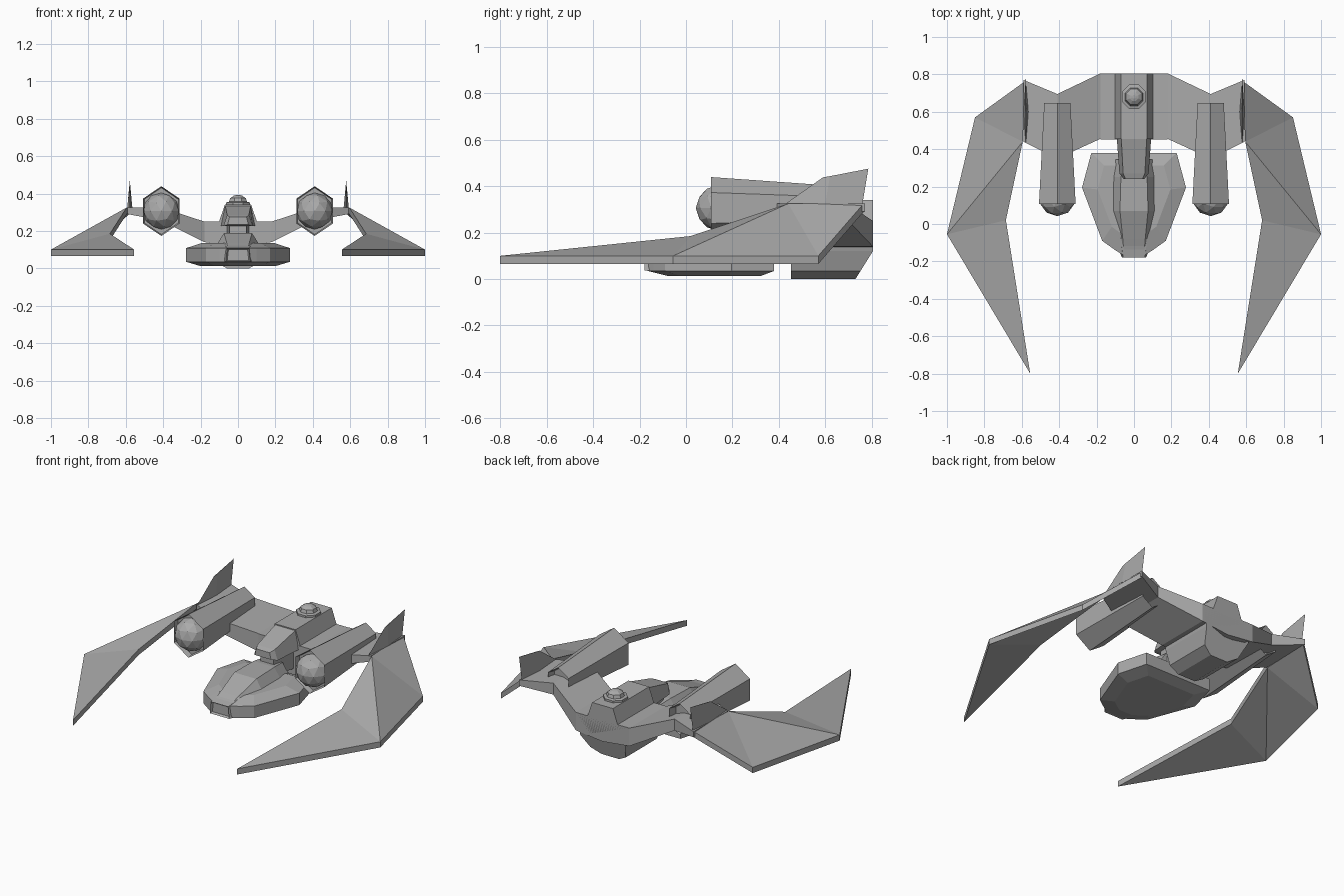
import bpy, bmesh, math
from mathutils import Matrix

if "Cube" in bpy.data.objects:
    bpy.data.objects.remove(bpy.data.objects["Cube"])

hull_grey = bpy.data.materials.new("hull_grey")
hull_grey.use_nodes = True
COLOUR = (0.4, 0.4, 0.4, 1)
hull_grey.diffuse_color = COLOUR
hull_grey.node_tree.nodes["Principled BSDF"].inputs["Base Color"].default_value = COLOUR


def finish(name, bm, mirror=False):
    bmesh.ops.recalc_face_normals(bm, faces=bm.faces)
    mesh = bpy.data.meshes.new(name)
    bm.to_mesh(mesh)
    bm.free()
    mesh.materials.append(hull_grey)
    obj = bpy.data.objects.new(name, mesh)
    bpy.context.collection.objects.link(obj)
    if mirror:
        obj.modifiers.new("Mirror", 'MIRROR').use_mirror_merge = False
    return obj


def loft(rings):
    """Skin between rings of equal length and cap both ends."""
    bm = bmesh.new()
    rows = [[bm.verts.new(p) for p in ring] for ring in rings]
    n = len(rows[0])
    for a, b in zip(rows, rows[1:]):
        for i in range(n):
            j = (i + 1) % n
            bm.faces.new((a[i], a[j], b[j], b[i]))
    caps = [bm.faces.new(rows[0]), bm.faces.new(rows[-1])]
    return bm, caps


def both_sides(half):
    """Close a half outline of (x, v) pairs symmetrically about x = 0."""
    return half + [(-x, v) for x, v in reversed(half)]


def recess(bm, face, rim, depth):
    """Inset a face and sink it into the part."""
    bmesh.ops.recalc_face_normals(bm, faces=bm.faces)
    bmesh.ops.inset_region(bm, faces=[face], thickness=rim)
    bmesh.ops.translate(bm, verts=face.verts, vec=-face.normal * depth)


# Swept outer wing: a triangulated skin given a constant vertical thickness
def wing():
    bm = bmesh.new()
    root_back, rear, outer, tip, knee, root_front = (0.58, 0.765, 0.325), \
        (0.85, 0.57, 0.1), (1, -0.055, 0.1), (0.555, -0.8, 0.1), \
        (0.685, 0.02, 0.185), (0.595, 0.44, 0.325)
    v = {p: bm.verts.new(p) for p in
         (root_back, rear, outer, tip, knee, root_front)}
    faces = [bm.faces.new([v[p] for p in tri]) for tri in (
        (root_back, root_front, rear), (rear, root_front, outer),
        (outer, root_front, knee), (outer, knee, tip))]
    made = bmesh.ops.extrude_face_region(bm, geom=faces, use_keep_orig=True)
    low = [g for g in made["geom"] if isinstance(g, bmesh.types.BMVert)]
    bmesh.ops.translate(bm, verts=low, vec=(0, 0, -0.035))
    finish("outer_wing", bm, mirror=True)


wing()

# Upright fin, wedge shaped in section
fin_base = [(0.565, 0.6, 0.325), (0.578, 0.43, 0.325),
            (0.592, 0.6, 0.325), (0.578, 0.76, 0.325)]
fin_top = [(0.576, 0.62, 0.443), (0.578, 0.59, 0.438),
           (0.58, 0.62, 0.443), (0.578, 0.785, 0.475)]
finish("tail_fin", loft([fin_base, fin_top])[0], mirror=True)

# Pylon joining body, engine and wing: stations of x, front, back, bottom, top
stations = [(0, 0.455, 0.805, 0.12, 0.25), (0.18, 0.455, 0.805, 0.14, 0.25),
            (0.41, 0.35, 0.695, 0.255, 0.325), (0.59, 0.44, 0.77, 0.29, 0.325)]
pylon = [[(x, f, lo), (x, b, lo), (x, b, hi), (x, f, hi)]
         for x, f, b, lo, hi in stations]
finish("pylon", loft(pylon)[0], mirror=True)

# Tapered hexagonal engine with a faceted ball in its mouth
def hexagon(y, size):
    return [(0.41 + size * 0.85 * math.sin(k * math.pi / 3), y,
             0.306 + size * math.cos(k * math.pi / 3)) for k in range(6)]


bm, caps = loft([hexagon(0.108, 0.133), hexagon(0.648, 0.095)])
recess(bm, caps[0], 0.008, 0.03)
recess(bm, caps[1], 0.012, 0.05)
finish("engine", bm, mirror=True)

bm = bmesh.new()
bmesh.ops.create_icosphere(bm, subdivisions=2, radius=0.098,
                           matrix=Matrix.Translation((0.41, 0.14, 0.306)))
finish("engine_ball", bm, mirror=True)

# Rear body keel, with its back end sloping up
keel = both_sides([(0.18, 0.25), (0.15, 0.12), (0.12, 0.035), (0.06, 0)])
front = [(x, 0.452, z) for x, z in keel]
back = [(x, 0.73 + 0.075 * min(z / 0.12, 1), z) for x, z in keel]
finish("rear_body", loft([front, back])[0])

# Spine hump and its neck reaching towards the canopy
def trapezoid(y, base, top, low, high):
    return [(-base, y, low), (base, y, low), (top, y, high), (-top, y, high)]


finish("spine", loft([trapezoid(0.455, 0.105, 0.07, 0.24, 0.34),
                      trapezoid(0.805, 0.105, 0.07, 0.24, 0.34)])[0])
finish("neck", loft([trapezoid(0.24, 0.055, 0.045, 0.235, 0.275),
                     trapezoid(0.27, 0.078, 0.058, 0.225, 0.285),
                     trapezoid(0.46, 0.092, 0.068, 0.225, 0.335)])[0])
finish("neck_post", loft([trapezoid(0.28, 0.045, 0.045, 0.12, 0.235),
                          trapezoid(0.46, 0.06, 0.06, 0.1, 0.235)])[0])

# Domed turret on the spine
def ring(radius, z):
    return [(radius * math.cos(k * math.pi / 4 + math.pi / 8),
             0.68 + radius * math.sin(k * math.pi / 4 + math.pi / 8), z)
            for k in range(8)]


finish("turret", loft([ring(0.07, 0.335), ring(0.07, 0.352), ring(0.052, 0.356),
                       ring(0.045, 0.375), ring(0.025, 0.388), ring(0.01, 0.392)])[0])

# Cockpit pod: one outline stacked at several heights
outline = both_sides([(0.06, -0.165), (0.1, -0.14), (0.17, -0.09),
                      (0.278, 0.195), (0.228, 0.38)])


def pod_ring(scale, z):
    return [(x * scale, 0.16 + (y - 0.16) * scale, z) for x, y in outline]


finish("cockpit_pod", loft([pod_ring(0.72, 0.012), pod_ring(1, 0.035),
                            pod_ring(1, 0.108), pod_ring(0.7, 0.135)])[0])

# Nose box with a sunken window
bm, caps = loft([trapezoid(-0.178, 0.065, 0.058, 0.036, 0.108),
                 trapezoid(-0.09, 0.1, 0.07, 0.036, 0.125)])
recess(bm, caps[0], 0.012, 0.015)
finish("nose", bm)

# Faceted canopy
finish("canopy", loft([trapezoid(-0.14, 0.075, 0.055, 0.1, 0.113),
                       trapezoid(-0.08, 0.09, 0.06, 0.11, 0.135),
                       trapezoid(0.07, 0.125, 0.075, 0.11, 0.188),
                       trapezoid(0.25, 0.125, 0.07, 0.11, 0.19),
                       trapezoid(0.345, 0.115, 0.06, 0.1, 0.18)])[0])
